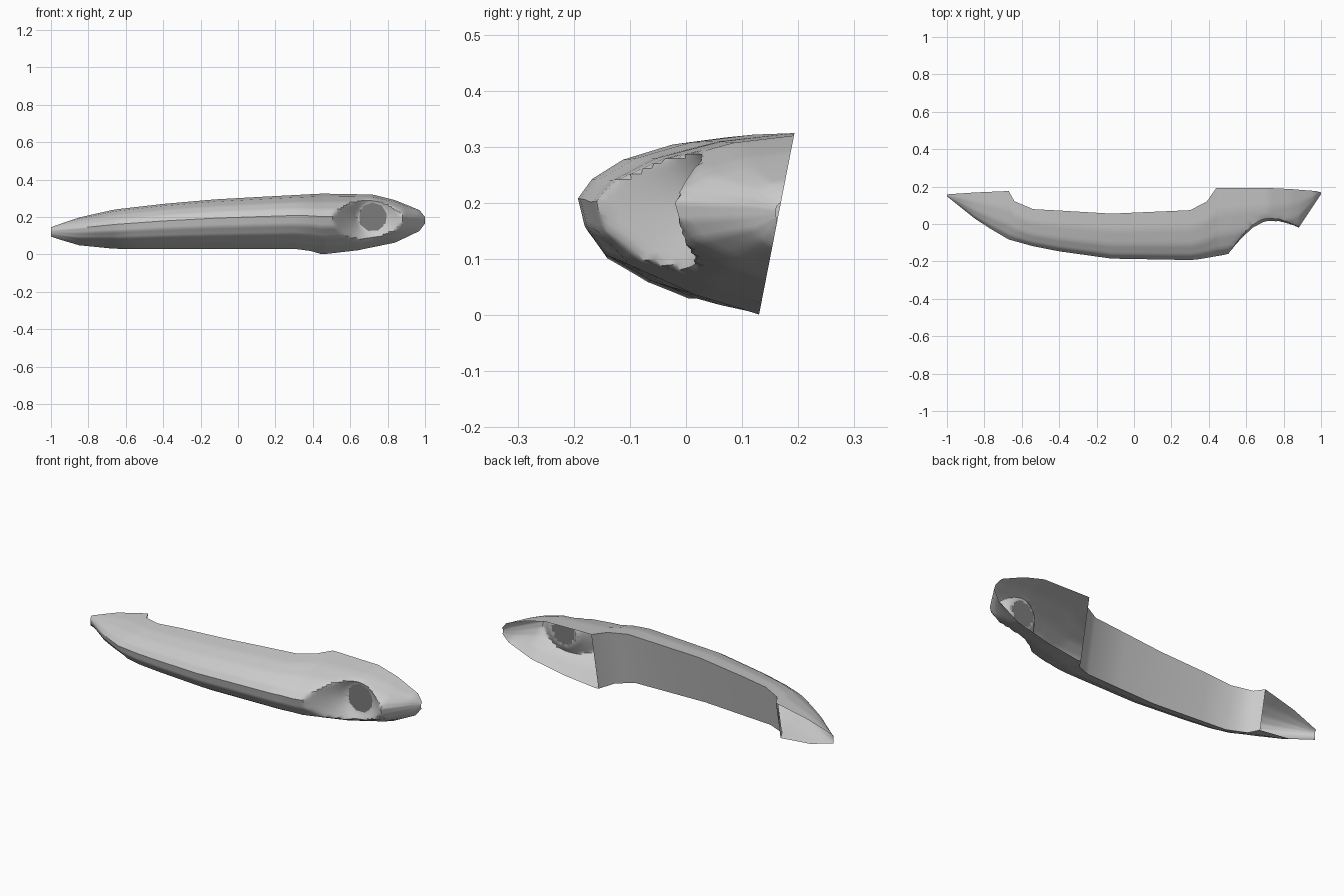
import bpy, bmesh, math

if "Cube" in bpy.data.objects:
    bpy.data.objects.remove(bpy.data.objects["Cube"])


def lerp(table, x):
    for (x0, v0), (x1, v1) in zip(table, table[1:]):
        if x <= x1:
            return v0 + (v1 - v0) * (x - x0) / (x1 - x0)
    return table[-1][1]


# Outlines along the length: top, bottom, front, and how far the grip back is set in
TOP = [(-1, .145), (-.86, .195), (-.66, .24), (-.4, .27), (-.1, .296), (.45, .325),
       (.72, .32), (.84, .29), (.97, .237), (1, .2)]
BOTTOM = [(-1, .095), (-.86, .05), (-.66, .03), (.3, .03), (.39, .018), (.45, 0),
          (.64, .022), (.84, .063), (.97, .125), (1, .165)]
FRONT = [(-1, .148), (-.84, .02), (-.68, -.08), (-.48, -.135), (-.12, -.185),
         (.32, -.193), (.51, -.16), (.72, -.1), (.88, -.02), (1, .16)]
INSET = [(-1, 0), (-.67, 0), (-.64, .055), (-.54, .1), (-.12, .132), (.3, .118),
         (.39, .072), (.44, 0), (1, 0)]
# Cross-section: depth fraction and height fraction
DEPTH = [(0, 0), (1, .36), (2, .69), (3, .9), (4, 1), (5, .95), (6, .78), (7, .4), (8, 0)]
HEIGHT = [(0, 1), (1, .955), (2, .86), (3, .74), (4, .62), (5, .45), (6, .27), (7, .11), (8, 0)]

KEY_X, KEY_Z, KEY_R, KEY_Y = .72, .2, .078, .033


def back_y(z):
    return .13 + .195 * z


def recess_y(x, z):
    # scoop around the lock: long slope to the left, shallow elsewhere
    dx, dz = x - KEY_X, z - KEY_Z
    d = max(0, math.hypot(dx, dz) - KEY_R)
    c = dx / max(1e-6, math.hypot(dx, dz))
    slope = .55 + (.85 * c * c if c < 0 else .1 * c)
    return KEY_Y - slope * d


def finish(bm, name):
    me = bpy.data.meshes.new(name)
    bm.normal_update()
    bm.to_mesh(me)
    bm.free()
    ob = bpy.data.objects.new(name, me)
    bpy.context.collection.objects.link(ob)
    bpy.ops.object.select_all(action='DESELECT')
    ob.select_set(True)
    bpy.context.view_layer.objects.active = ob
    bpy.ops.object.shade_smooth_by_angle(angle=math.radians(38))
    return ob


# Handle shell, lofted along x with the grip back closed
xs = [-1, -.93, -.85, -.76, -.67, -.64, -.59, -.54, -.4, -.12, .1, .3, .345, .39, .44]
xs += [.46 + .015 * i for i in range(36)] + [1]
N = 32
bm = bmesh.new()
rows = []
for x in xs:
    zt, zb, yf = lerp(TOP, x), lerp(BOTTOM, x), lerp(FRONT, x)
    row = []
    for j in range(N + 1):
        t = 8 * j / N
        z = zb + (zt - zb) * lerp(HEIGHT, t)
        b = back_y(z) - lerp(INSET, x)
        y = b + (yf - b) * lerp(DEPTH, t)
        if x > .46:
            y = min(b, max(y, recess_y(x, z)))
        row.append(bm.verts.new((x, y, z)))
    rows.append(row)
for a, b in zip(rows, rows[1:]):
    for j in range(N):
        bm.faces.new((a[j], a[j + 1], b[j + 1], b[j]))
    if a[0].co.x > -.68 and b[0].co.x < .445:
        bm.faces.new((a[N], a[0], b[0], b[N]))

# Opening behind the lock disc
hole = [f for f in bm.faces
        if all(math.hypot(v.co.x - KEY_X, v.co.z - KEY_Z) < KEY_R - .004 and v.co.y < .06
               for v in f.verts)]
bmesh.ops.delete(bm, geom=hole, context='FACES')
bmesh.ops.recalc_face_normals(bm, faces=bm.faces)
shell = finish(bm, "handle_shell")

# Flat nine-sided lock disc
bm = bmesh.new()
ring = [bm.verts.new((KEY_X + KEY_R * math.cos(math.tau * i / 9 + .2), KEY_Y - .001,
                      KEY_Z + KEY_R * math.sin(math.tau * i / 9 + .2))) for i in range(9)]
bm.faces.new(ring)
disc = finish(bm, "lock_disc")
mat = bpy.data.materials.new("dark_grey")
mat.diffuse_color = (.2, .2, .2, 1)
mat.use_nodes = True
mat.node_tree.nodes["Principled BSDF"].inputs["Base Color"].default_value = mat.diffuse_color
disc.data.materials.append(mat)
